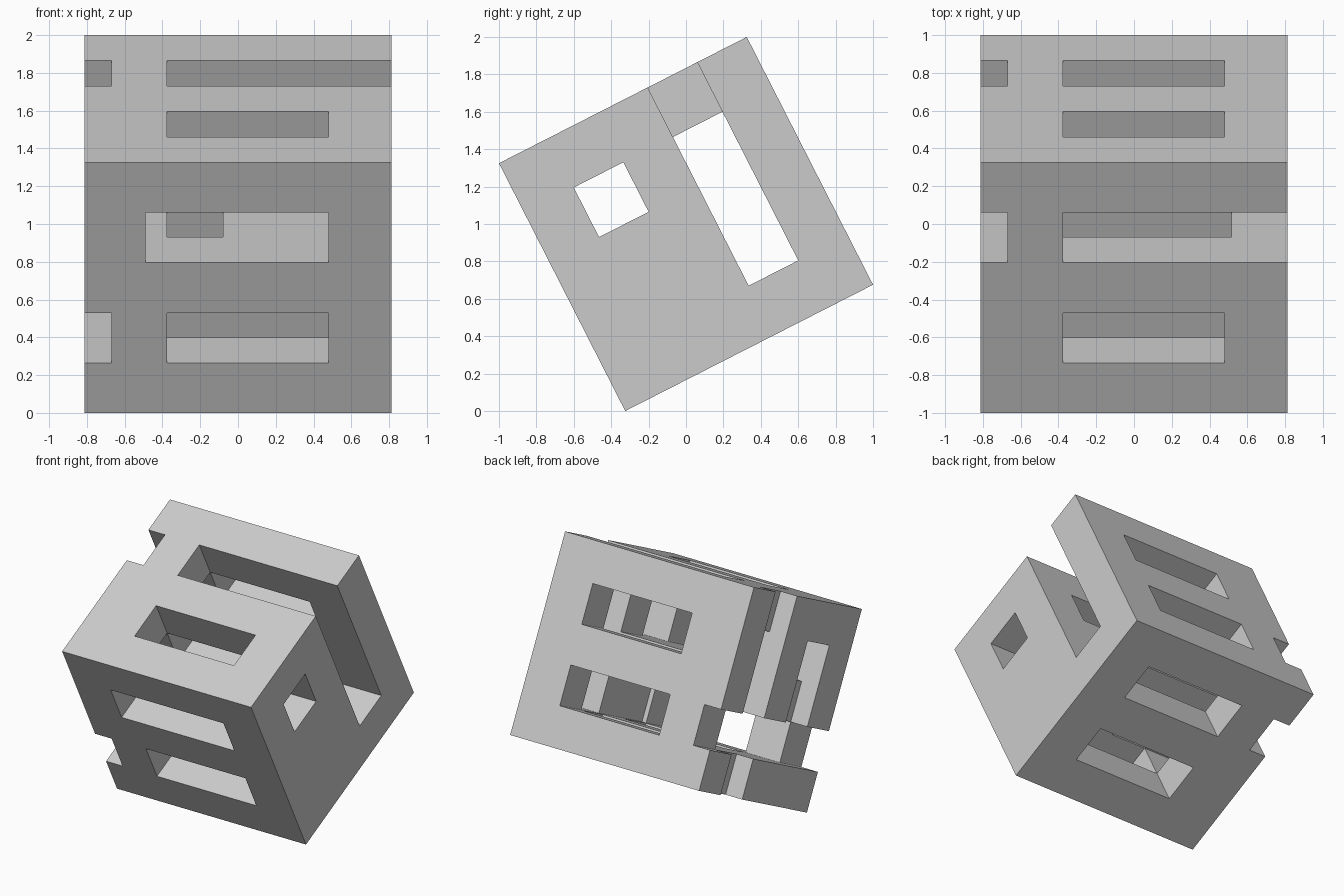
import bpy
from math import radians
from mathutils import Matrix, Vector

cube = bpy.data.objects.get("Cube")
if cube:
    bpy.data.objects.remove(cube, do_unlink=True)

# One plain material for the whole puzzle block
grey = bpy.data.materials.new("plain grey")
grey.use_nodes = True
COLOUR = (0.6, 0.6, 0.6, 1.0)
grey.diffuse_color = COLOUR
grey.node_tree.nodes["Principled BSDF"].inputs["Base Color"].default_value = COLOUR

UNIT = 0.2974                       # one cell of the five by five section
TILT = Matrix.Translation((0, 0, 1)) @ Matrix.Rotation(radians(27), 4, "X")
LEFT, RIGHT = 0.8125, -0.8125       # outer ends along x
PAD = -0.67                         # inner side of the end pads
WALL = 0.515                        # inner side of the end wall
WIN = (-0.375, 0.48)                # usual window span along x
NOTCH = -0.08                       # end of the core notch


def box(name, x, u, v):
    """Box spanning x in units of length, depth u and height v in cells."""
    lo = Vector((x[0], (u[0] - 2.5) * UNIT, (v[0] - 2.5) * UNIT))
    hi = Vector((x[1], (u[1] - 2.5) * UNIT, (v[1] - 2.5) * UNIT))
    bpy.ops.mesh.primitive_cube_add(size=1)
    ob = bpy.context.object
    ob.name = ob.data.name = name
    ob.data.transform(Matrix.Translation((lo + hi) / 2) @ Matrix.Diagonal((hi - lo).to_4d()))
    return ob


def part(name, x, u, v, cuts=()):
    """Box with box-shaped openings, tilted into place."""
    ob = box(name, x, u, v)
    for cut in cuts:
        cutter = box("cutter", *cut)
        cutter.hide_render = True
        mod = ob.modifiers.new("opening", "BOOLEAN")
        mod.operation, mod.solver, mod.object = "DIFFERENCE", "EXACT", cutter
        bpy.context.view_layer.objects.active = ob
        bpy.ops.object.modifier_apply(modifier=mod.name)
        bpy.data.objects.remove(cutter, do_unlink=True)
    ob.data.transform(TILT)
    ob.data.materials.clear()
    ob.data.materials.append(grey)
    return ob


FULL = (PAD, LEFT)

# Outer panels with their windows
part("front_panel", FULL, (0, 1), (0, 5),
     [((-0.49, WIN[1]), (-1, 2), (3, 4)), (WIN, (-1, 2), (1, 2))])
part("back_panel", FULL, (4, 5), (0, 5),
     [(WIN, (3, 6), (3, 4)), (WIN, (3, 6), (1, 2))])
part("top_panel", FULL, (1, 4), (4, 5),
     [(WIN, (0.5, 2), (3, 6)), ((WIN[0], 1), (3, 4.5), (3, 6))])
part("bottom_panel", FULL, (1, 4), (0, 1),
     [(WIN, (0.5, 2), (-1, 2)), (WIN, (3, 4.5), (-1, 2))])

# End wall with a square hole, beside the open channel
part("left_end_wall", (WALL, LEFT), (1, 3), (1, 4),
     [((0, 1), (0.5, 2), (3, 4.5))])

# Inner bars
part("core_bar", (PAD, WALL), (2, 3), (2, 3))
part("core_ledge_short", (PAD, WIN[0]), (1, 2), (2, 3))
part("core_ledge_long", (NOTCH, WALL), (1, 2), (2, 3))
part("core_post", (PAD, WIN[0]), (2, 3), (3, 4))

# Raised pads on the right end, split by two crossing channels
END = (RIGHT, PAD)
part("end_pad_large", END, (0, 3), (2, 5),
     [((-1, 0), (1, 2), (1, 4))])
part("end_pad_low", END, (0, 3), (0, 1))
part("end_pad_tall", END, (4, 5), (2, 5))
part("end_pad_corner", END, (4, 5), (0, 1))
